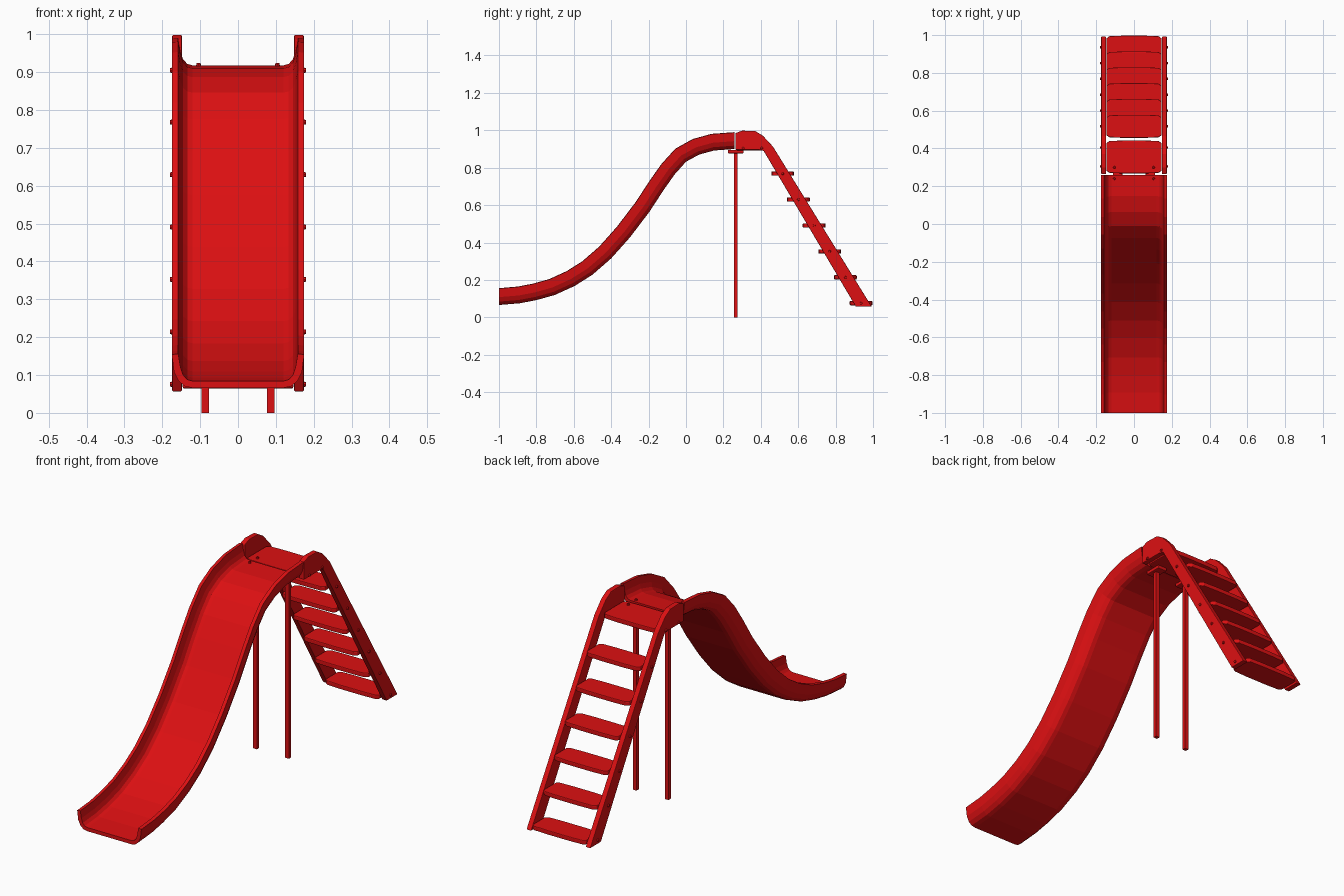
import bpy, bmesh, math
from mathutils import Vector

cube = bpy.data.objects.get("Cube")
if cube:
    bpy.data.objects.remove(cube)

RED = (0.72, 0.005, 0.006, 1)
red = bpy.data.materials.new("slide red")
red.use_nodes = True
red.diffuse_color = RED
red.node_tree.nodes["Principled BSDF"].inputs["Base Color"].default_value = RED


def finish(bm, name, bevel=0):
    bmesh.ops.recalc_face_normals(bm, faces=bm.faces)
    mesh = bpy.data.meshes.new(name)
    bm.to_mesh(mesh)
    bm.free()
    mesh.materials.append(red)
    obj = bpy.data.objects.new(name, mesh)
    bpy.context.collection.objects.link(obj)
    if bevel:
        mod = obj.modifiers.new("soft edges", "BEVEL")
        mod.width = bevel
        mod.segments = 2
        mod.angle_limit = math.radians(40)
    return obj


def prism(name, outline, depth, bevel=0):
    """Extrude a closed outline of 3D points along a depth vector."""
    bm = bmesh.new()
    face = bm.faces.new([bm.verts.new(p) for p in outline])
    moved = bmesh.ops.extrude_face_region(bm, geom=[face])["geom"]
    verts = [v for v in moved if isinstance(v, bmesh.types.BMVert)]
    bmesh.ops.translate(bm, verts=verts, vec=depth)
    return finish(bm, name, bevel)


def box(name, center, size, bevel=0):
    x, y, z = center
    a, b, c = (s / 2 for s in size)
    base = [(x - a, y - b, z - c), (x + a, y - b, z - c),
            (x + a, y + b, z - c), (x - a, y + b, z - c)]
    return prism(name, base, (0, 0, 2 * c), bevel)


def bolt(name, location, radius, height, sideways):
    bm = bmesh.new()
    bmesh.ops.create_cone(bm, cap_ends=True, segments=8, radius1=radius,
                          radius2=radius * 0.7, depth=height)
    obj = finish(bm, name)
    obj.location = location
    obj.rotation_euler.y = sideways * math.pi / 2


# Chute: a U-shaped section swept along the underside curve
path = [Vector((0, y, z)) for y, z in (
    (-1, .066), (-.89, .075), (-.8, .092), (-.7, .12), (-.595, .168), (-.5, .228),
    (-.4, .315), (-.3, .427), (-.195, .565), (-.12, .68), (-.06, .765), (0, .832),
    (.07, .87), (.15, .892), (.26, .9))]
half = [(.12, 0), (.14, .004), (.157, .018), (.169, .042), (.175, .088),
        (.158, .09), (.152, .055), (.145, .034), (.134, .022), (.12, .018)]
outer, inner = half[:5], half[5:]
section = outer + inner + [(-x, h) for x, h in reversed(inner)]
section += [(-x, h) for x, h in reversed(outer)]
bm = bmesh.new()
rings = []
for i, p in enumerate(path):
    t = (path[min(i + 1, len(path) - 1)] - path[max(i - 1, 0)]).normalized()
    if i in (0, len(path) - 1):
        t = Vector((0, 1, 0))
    up = Vector((0, -t.z, t.y))
    rings.append([bm.verts.new(p + up * h + Vector((x, 0, 0))) for x, h in section])
n = len(section)
for a, b in zip(rings, rings[1:]):
    for k in range(n):
        bm.faces.new((a[k], a[(k + 1) % n], b[(k + 1) % n], b[k]))
bm.faces.new(rings[0])
bm.faces.new(rings[-1])
finish(bm, "chute")

# Side rails with the handrail plate at the top, and the support posts
rail = [(.265, .985), (.3, .998), (.37, .996), (.41, .972), (.465, .913),
        (.993, .057), (.908, .057), (.415, .89), (.385, .897), (.265, .897)]
for side, word in ((1, "left"), (-1, "right")):
    prism(word + "_rail", [(side * .148, y, z) for y, z in rail],
          (side * .026, 0, 0), .003)
    box(word + "_post", (side * .087, .266, .445), (.02, .018, .89))
    box(word + "_post_bracket", (side * .087, .266, .886), (.05, .085, .018), .004)
    for y in (.24, .3):
        bolt(word + "_deck_bolt", (side * .104, y, .92), .007, .008, 0)
    for y in (.305, .405):
        bolt(word + "_plate_bolt", (side * .175, y, .905), .008, .01, side)


def tread(name, y0, y1, z, thick):
    """Board with slightly bowed edges and clipped corners."""
    edge = [(-.146, .014), (-.13, .003), (-.06, 0), (.06, 0), (.13, .003), (.146, .014)]
    outline = [(x, y0 + d, z) for x, d in edge]
    outline += [(x, y1 - d, z) for x, d in reversed(edge)]
    prism(name, outline, (0, 0, thick), .004)


# Top platform and ladder steps with their bolts
tread("platform", .268, .442, .893, .023)
for i in range(6):
    y, z = .517 + i * .0838, .768 - i * .1385
    tread("step_%d" % (i + 1), y - .061, y + .061, z - .011, .022)
    for side in (1, -1):
        bolt("step_bolt", (side * .175, y, z), .008, .01, side)
